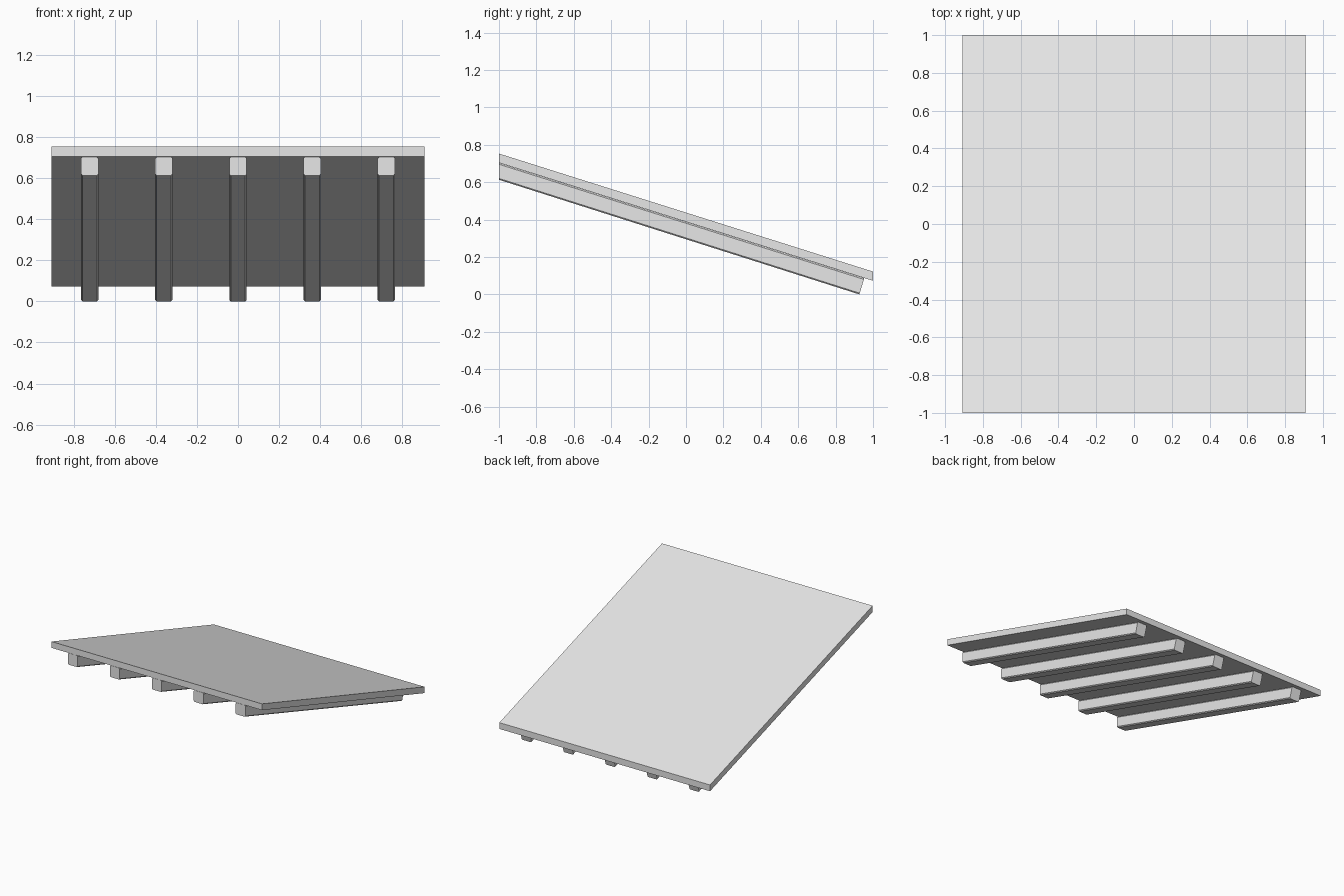
import bpy
import bmesh

cube = bpy.data.objects.get("Cube")
if cube:
    bpy.data.objects.remove(cube, do_unlink=True)

grey = bpy.data.materials.new("light_grey")
grey.use_nodes = True
colour = (0.8, 0.8, 0.8, 1)
grey.diffuse_color = colour
grey.node_tree.nodes["Principled BSDF"].inputs["Base Color"].default_value = colour


def extrude_x(name, profile, x, width, chamfer=0):
    """Extrude a (y, z) side profile across x; chamfer only its lengthwise edges."""
    bm = bmesh.new()
    face = bm.faces.new([bm.verts.new((x - width / 2, y, z)) for y, z in profile])
    moved = bmesh.ops.extrude_face_region(bm, geom=[face])["geom"]
    bmesh.ops.translate(bm, vec=(width, 0, 0),
                        verts=[v for v in moved if isinstance(v, bmesh.types.BMVert)])
    if chamfer:
        long_edges = [e for e in bm.edges
                      if abs(e.verts[0].co.y - e.verts[1].co.y) > 1]
        bmesh.ops.bevel(bm, geom=long_edges, offset=chamfer, segments=1,
                        affect='EDGES', profile=0.5)
    bmesh.ops.recalc_face_normals(bm, faces=bm.faces)
    mesh = bpy.data.meshes.new(name)
    bm.to_mesh(mesh)
    bm.free()
    mesh.materials.append(grey)
    obj = bpy.data.objects.new(name, mesh)
    bpy.context.collection.objects.link(obj)
    return obj


# Sloping roof slab with upright front and back edges
extrude_x("roof_slab", [(-1, 0.753), (-1, 0.704), (1, 0.073), (1, 0.122)], 0, 1.814)

# Five rafters under the slab, plumb cut in front and square cut at the back
rafter = [(-1, 0.703), (-1, 0.613), (0.927, 0), (0.953, 0.087)]
for i in range(5):
    extrude_x(f"rafter_{i + 1}", rafter, (i - 2) * 0.361, 0.084, 0.007)
